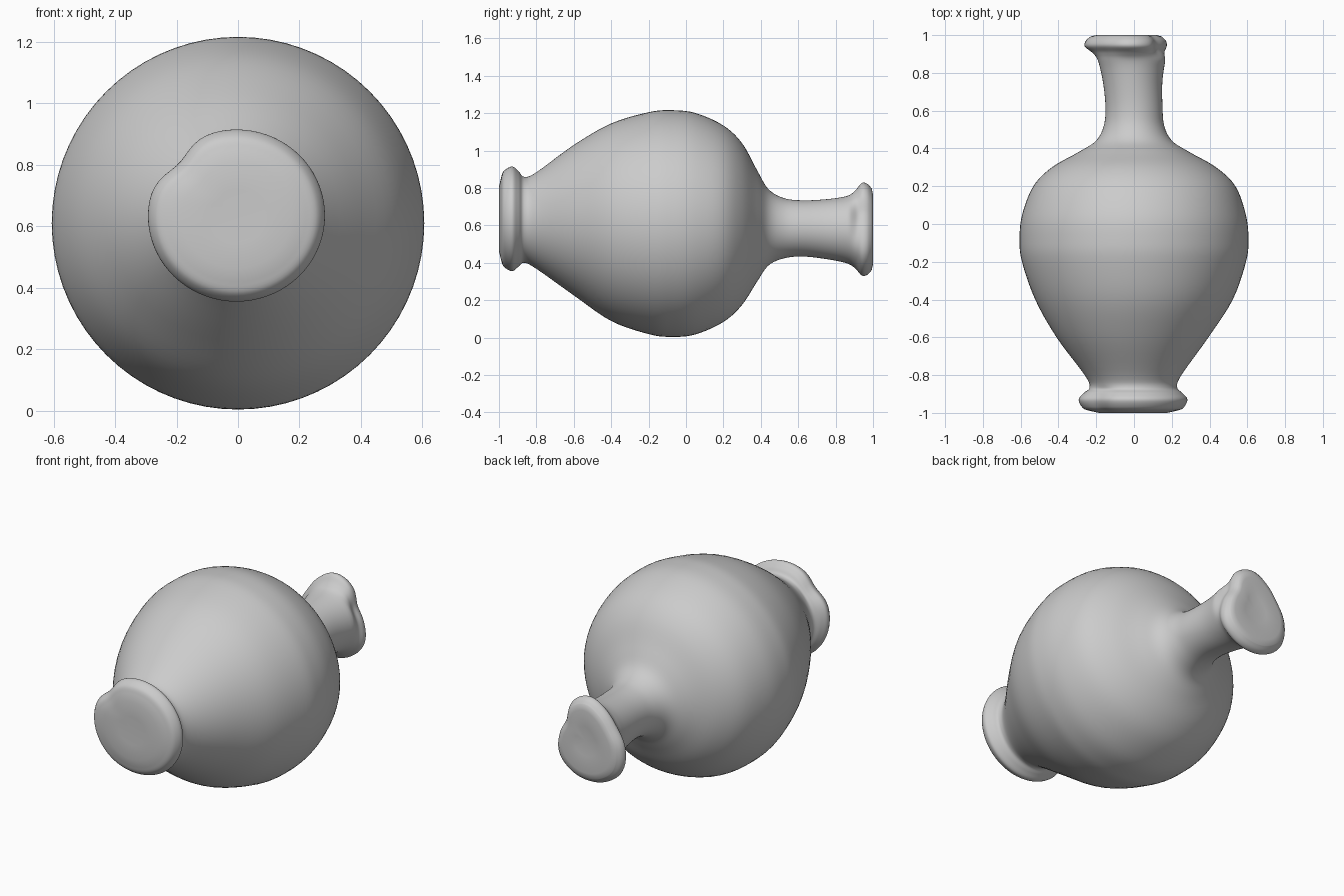
import bpy, bmesh, math

cube = bpy.data.objects.get("Cube")
if cube:
    bpy.data.objects.remove(cube, do_unlink=True)

SEGMENTS = 72
STEPS = 5

# Cross-sections along the axis: y, centre x, centre z, half width, half height
SECTIONS = [
    (-0.990, -0.005, 0.635, 0.225, 0.215),
    (-0.975, -0.005, 0.635, 0.265, 0.255),
    (-0.930, -0.005, 0.635, 0.288, 0.280),
    (-0.895, -0.005, 0.635, 0.262, 0.255),
    (-0.865, -0.003, 0.630, 0.232, 0.230),
    (-0.800, -0.005, 0.626, 0.256, 0.258),
    (-0.600, -0.008, 0.628, 0.402, 0.402),
    (-0.400, 0.000, 0.617, 0.523, 0.528),
    (-0.200, 0.000, 0.612, 0.593, 0.593),
    (-0.080, 0.000, 0.610, 0.606, 0.606),
    (0.050, 0.000, 0.609, 0.592, 0.592),
    (0.200, 0.002, 0.609, 0.535, 0.525),
    (0.300, 0.000, 0.607, 0.435, 0.432),
    (0.380, 0.000, 0.597, 0.295, 0.298),
    (0.440, 0.000, 0.590, 0.202, 0.205),
    (0.520, 0.000, 0.585, 0.160, 0.162),
    (0.620, 0.000, 0.584, 0.151, 0.150),
    (0.750, -0.007, 0.580, 0.157, 0.160),
    (0.860, -0.012, 0.577, 0.177, 0.180),
    (0.905, -0.018, 0.577, 0.196, 0.210),
    (0.940, -0.025, 0.577, 0.225, 0.250),
    (0.970, -0.025, 0.577, 0.220, 0.245),
    (0.993, -0.025, 0.577, 0.195, 0.220),
]

# Pinched lip: radius factor every 30 degrees from +x towards +z
LIP = [0.82, 0.72, 0.93, 1.00, 0.92, 0.90, 1.03, 1.10, 1.03, 0.98, 0.98, 0.98]


def catmull(a, b, c, d, t):
    return 0.5 * (2 * b + (c - a) * t + (2 * a - 5 * b + 4 * c - d) * t * t
                  + (3 * b - a - 3 * c + d) * t ** 3)


def smoothstep(a, b, v):
    t = min(1, max(0, (v - a) / (b - a)))
    return t * t * (3 - 2 * t)


def resample(rows):
    out = []
    last = len(rows) - 1
    for i in range(last):
        quad = [rows[min(last, max(0, i + k))] for k in (-1, 0, 1, 2)]
        for s in range(STEPS):
            out.append([catmull(*vals, s / STEPS) for vals in zip(*quad)])
    return out + [list(rows[-1])]


def lip_factor(angle):
    f = angle / (2 * math.pi) * len(LIP)
    i = int(f)
    return catmull(*[LIP[(i + k) % len(LIP)] for k in (-1, 0, 1, 2)], f - i)


def foot_factor(angle):
    # Shallow dent on the upper right shoulder of the foot
    return 1 - 0.11 * math.exp(-((angle - math.radians(137)) / 0.3) ** 2)


def ring(bm, y, cx, cz, rx, rz, scale=1.0, y_end=None):
    lip = smoothstep(0.86, 0.94, y)
    foot = 1 - smoothstep(-0.92, -0.84, y)
    verts = []
    for k in range(SEGMENTS):
        a = 2 * math.pi * k / SEGMENTS
        f = 1 + lip * (lip_factor(a) - 1) + foot * (foot_factor(a) - 1)
        f *= scale
        verts.append(bm.verts.new((cx + rx * f * math.cos(a),
                                   y if y_end is None else y_end,
                                   cz + rz * f * math.sin(a))))
    return verts


# Vase body lying on its side, with the foot at the front and lip at the back
bm = bmesh.new()
rows = resample(SECTIONS)
first, last = rows[0], rows[-1]
rings = [ring(bm, *first, scale=s, y_end=e) for s, e in ((0.4, -0.998), (0.8, -1.0))]
rings += [ring(bm, *r) for r in rows]
rings += [ring(bm, *last, scale=s, y_end=e) for s, e in ((0.85, 1.0), (0.4, 0.992))]
for lower, upper in zip(rings, rings[1:]):
    for k in range(SEGMENTS):
        n = (k + 1) % SEGMENTS
        bm.faces.new((lower[k], lower[n], upper[n], upper[k]))

# Closed foot and closed mouth
for loop, y, x, z in ((rings[0], -0.997, first[1], first[2]),
                      (rings[-1], 0.988, last[1], last[2])):
    centre = bm.verts.new((x, y, z))
    for k in range(SEGMENTS):
        bm.faces.new((loop[k], loop[(k + 1) % SEGMENTS], centre))
bmesh.ops.recalc_face_normals(bm, faces=bm.faces)

mesh = bpy.data.meshes.new("vase")
bm.to_mesh(mesh)
bm.free()
vase = bpy.data.objects.new("vase", mesh)
bpy.context.collection.objects.link(vase)

# Plain grey clay
clay = bpy.data.materials.new("grey clay")
clay.use_nodes = True
colour = (0.6, 0.6, 0.6, 1)
clay.diffuse_color = colour
bsdf = next(n for n in clay.node_tree.nodes if n.type == 'BSDF_PRINCIPLED')
bsdf.inputs["Base Color"].default_value = colour
mesh.materials.append(clay)

# Smooth shading
bpy.ops.object.select_all(action='DESELECT')
vase.select_set(True)
bpy.context.view_layer.objects.active = vase
bpy.ops.object.shade_smooth_by_angle(angle=math.radians(50))
